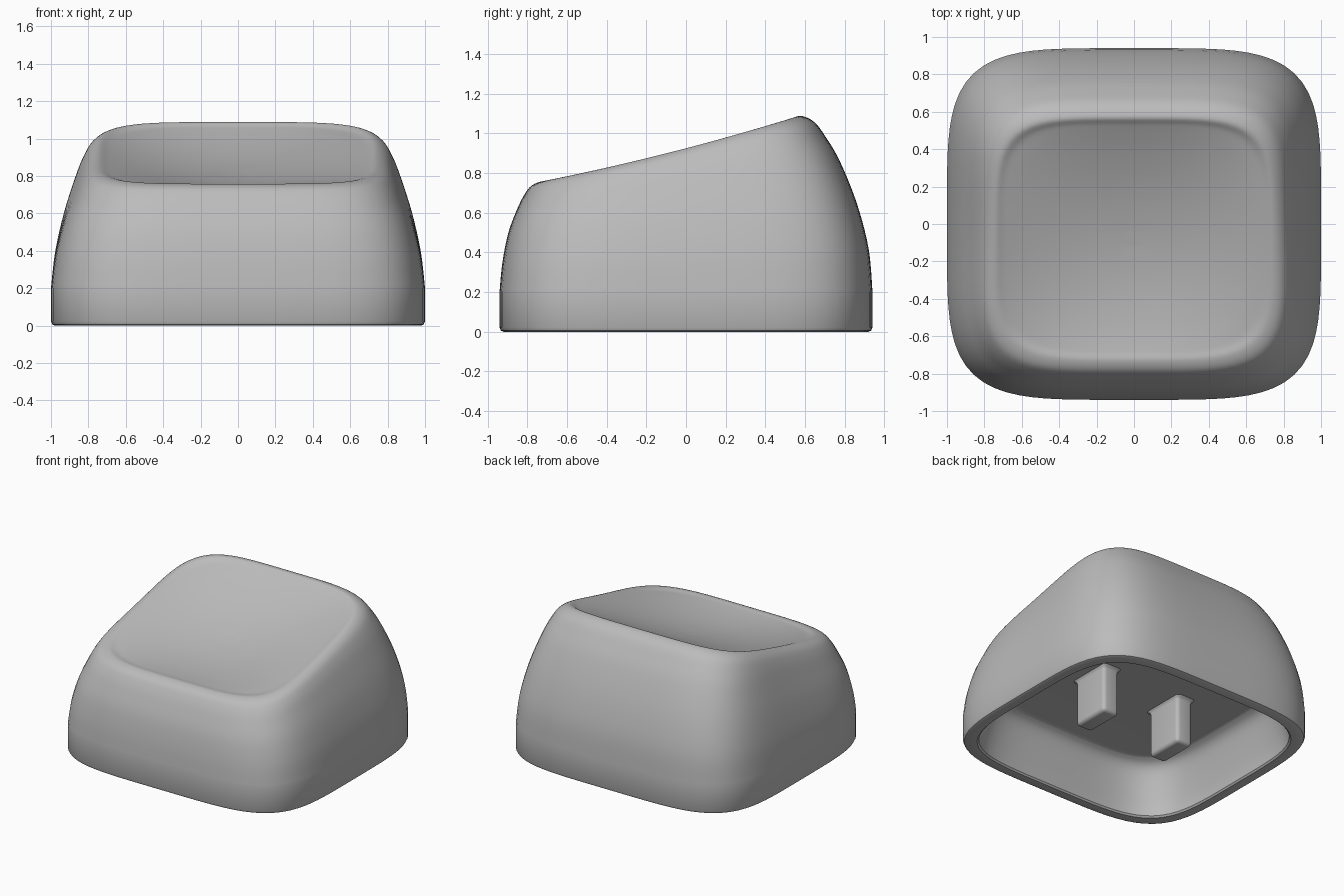
import bpy
import bmesh
import math
from mathutils import Vector

cube = bpy.data.objects.get("Cube")
if cube:
    bpy.data.objects.remove(cube, do_unlink=True)

SEGS = 112      # points around each ring
POWER = 4.5     # squareness of the rounded outline

grey = bpy.data.materials.new("plain_grey")
grey.use_nodes = True
tone = (0.5, 0.5, 0.5, 1)
grey.diffuse_color = tone
grey.node_tree.nodes["Principled BSDF"].inputs["Base Color"].default_value = tone

# Unit rounded-square outline, evenly spaced by angle
outline = []
for i in range(SEGS):
    a = math.tau * i / SEGS
    c, s = math.cos(a), math.sin(a)
    r = (abs(c) ** POWER + abs(s) ** POWER) ** (-1 / POWER)
    outline.append((c * r, s * r))


def ring(half_x, front, back, z_front, z_back, sag=0.0, scale=1.0, dish=0.0):
    """Tilted outline, optionally shrunk and dipped into a dish."""
    pts = []
    for u, v in outline:
        u, v = u * scale, v * scale
        y = (front + back) / 2 + v * (back - front) / 2
        z = (z_front + z_back) / 2 + v * (z_back - z_front) / 2
        z -= sag * (1 - v * v) + dish * (1 - u * u) * (1 - v * v)
        pts.append(Vector((half_x * u, y, z)))
    return pts


def flat(half_x, half_y, z):
    return ring(half_x, -half_y, half_y, z, z)


def smooth_rings(keys, steps):
    """Catmull-Rom interpolation through a list of rings."""
    keys = [keys[0]] + keys + [keys[-1]]
    out = []
    for p0, p1, p2, p3 in zip(keys, keys[1:], keys[2:], keys[3:]):
        for k in range(steps):
            t = k / steps
            out.append([b + (c - a) * (t / 2)
                        + (2 * a - 5 * b + 4 * c - d) * (t * t / 2)
                        + (3 * b - 3 * c + d - a) * (t ** 3 / 2)
                        for a, b, c, d in zip(p0, p1, p2, p3)])
    return out + [keys[-1]]


def finish(bm, name):
    bmesh.ops.recalc_face_normals(bm, faces=bm.faces)
    mesh = bpy.data.meshes.new(name)
    bm.to_mesh(mesh)
    bm.free()
    obj = bpy.data.objects.new(name, mesh)
    bpy.context.collection.objects.link(obj)
    mesh.materials.append(grey)
    bpy.ops.object.select_all(action='DESELECT')
    obj.select_set(True)
    bpy.context.view_layer.objects.active = obj
    bpy.ops.object.shade_smooth_by_angle(angle=math.radians(35))
    return obj


# Hollow underside: ceiling, fillet, inner wall
cavity = [flat(0.3, 0.28, 0.39), flat(0.74, 0.69, 0.39)]
cavity += smooth_rings([flat(0.77, 0.72, 0.388), flat(0.82, 0.765, 0.355),
                        flat(0.855, 0.8, 0.28), flat(0.9, 0.84, 0.1),
                        flat(0.91, 0.85, 0.012)], 4)

# Bottom lip and straight skirt
skirt = [flat(0.92, 0.86, 0), flat(0.98, 0.92, 0),
         flat(0.993, 0.933, 0.006), flat(1, 0.94, 0.022)]

# Curved sides rising to the tilted rim, then the dished top
rim = (0.745, -0.73, 0.575, 0.757, 1.088, 0.018)
body = [flat(1, 0.94, 0.2),
        ring(0.978, -0.925, 0.92, 0.35, 0.42),
        ring(0.933, -0.895, 0.86, 0.5, 0.65),
        ring(0.875, -0.85, 0.775, 0.62, 0.86),
        ring(0.835, -0.815, 0.705, 0.69, 0.98, 0.005),
        ring(0.795, -0.78, 0.645, 0.735, 1.058, 0.012),
        ring(*rim)]
body += [ring(*rim, scale=s, dish=0.1)
         for s in (0.93, 0.84, 0.7, 0.5, 0.3, 0.1, 0.02)]

bm = bmesh.new()
loops = [[bm.verts.new(p) for p in pts]
         for pts in cavity + skirt + smooth_rings(body, 5)]
for lower, upper in zip(loops, loops[1:]):
    for i in range(SEGS):
        j = (i + 1) % SEGS
        bm.faces.new((lower[i], lower[j], upper[j], upper[i]))
bm.faces.new(loops[0])
bm.faces.new(loops[-1])
finish(bm, "cap_shell")

# Two rounded mounting prongs, flared where they meet the ceiling
for side, name in ((1, "left_prong"), (-1, "right_prong")):
    bm = bmesh.new()
    bmesh.ops.create_cube(bm, size=1)
    for v in bm.verts:
        v.co = Vector((v.co.x * 0.135 + side * 0.33, v.co.y * 0.3,
                       0.03 if v.co.z < 0 else 0.4))
    edges = [e for e in bm.edges if min(v.co.z for v in e.verts) < 0.1]
    bmesh.ops.bevel(bm, geom=edges, offset=0.028, segments=4,
                    profile=0.5, affect='EDGES')
    # flare collar at the root
    top = [f for f in bm.faces if all(v.co.z > 0.39 for v in f.verts)]
    for z, grow in ((0.365, 1.0), (0.38, 1.06), (0.4, 1.2)):
        if grow == 1.0:
            for v in top[0].verts:
                v.co.z = z
            continue
        top = bmesh.ops.extrude_discrete_faces(bm, faces=top[:1])["faces"]
        for v in top[0].verts:
            v.co.x = side * 0.33 + (v.co.x - side * 0.33) * grow
            v.co.y *= grow
            v.co.z = z
    bmesh.ops.remove_doubles(bm, verts=bm.verts, dist=0.0001)
    finish(bm, name)
